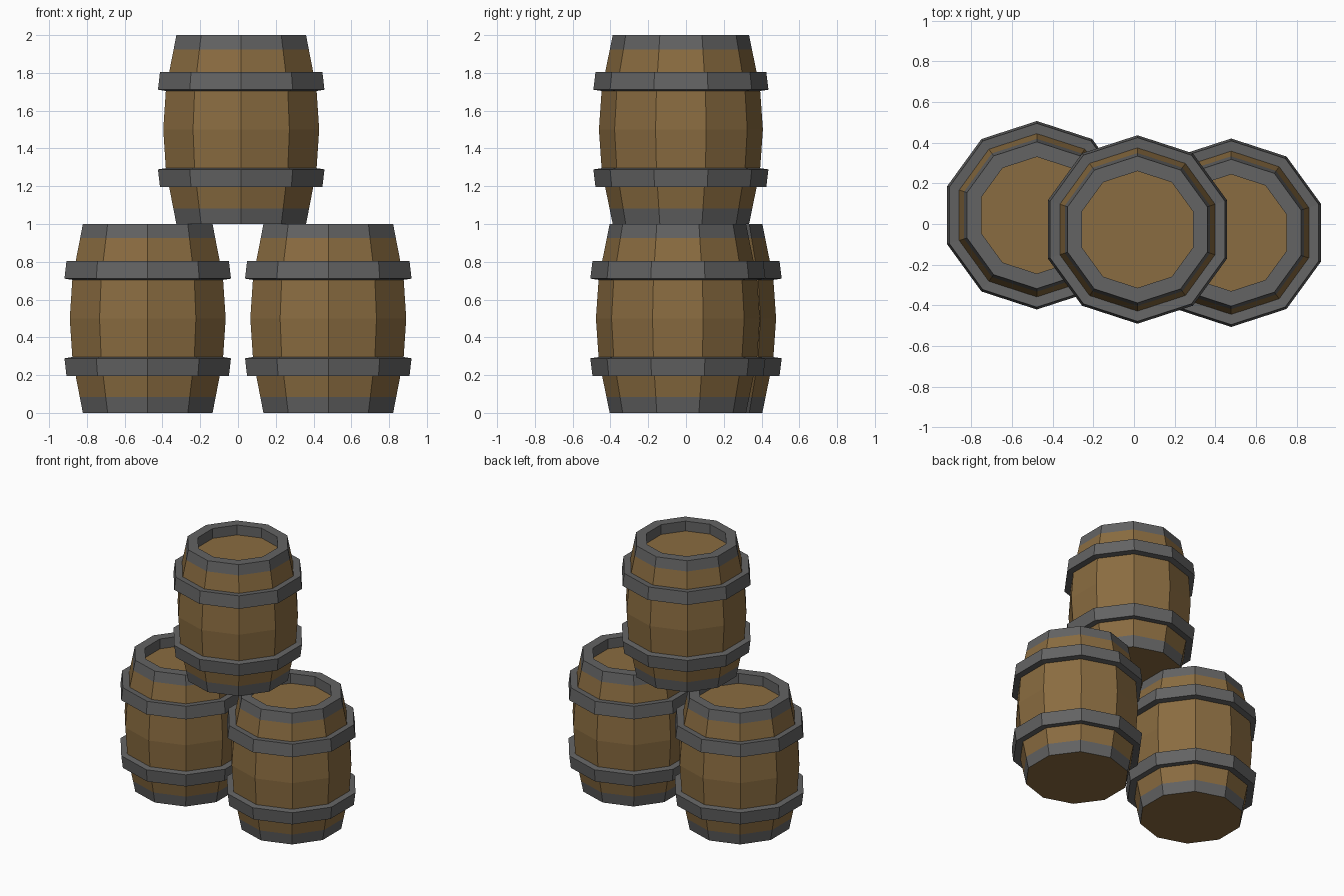
import bpy, bmesh, math

if "Cube" in bpy.data.objects:
    bpy.data.objects.remove(bpy.data.objects["Cube"])

SIDES = 10


def material(name, rgb):
    m = bpy.data.materials.new(name)
    m.diffuse_color = (*rgb, 1)
    m.use_nodes = True
    m.node_tree.nodes["Principled BSDF"].inputs["Base Color"].default_value = m.diffuse_color
    return m


wood = material("brown wood", (0.255, 0.15, 0.052))
iron = material("dark iron", (0.125, 0.125, 0.125))


def lathe(name, profile, mats, location, closed=False, colours=None):
    """Spin (radius, z) points round z; colours = material index per band."""
    bm = bmesh.new()
    rings = []
    for r, z in profile:
        rings.append([bm.verts.new((r * math.sin(2 * math.pi * k / SIDES),
                                    -r * math.cos(2 * math.pi * k / SIDES), z))
                      for k in range(SIDES)])
    n = len(rings)
    for i in range(n if closed else n - 1):
        a, b = rings[i], rings[(i + 1) % n]
        for k in range(SIDES):
            j = (k + 1) % SIDES
            f = bm.faces.new((a[k], a[j], b[j], b[k]))
            f.material_index = colours[i] if colours else 0
    if not closed:
        bm.faces.new(rings[0][::-1])
        bm.faces.new(rings[-1])
    bmesh.ops.recalc_face_normals(bm, faces=bm.faces)
    me = bpy.data.meshes.new(name)
    bm.to_mesh(me)
    bm.free()
    for m in mats:
        me.materials.append(m)
    ob = bpy.data.objects.new(name, me)
    ob.location = location
    bpy.context.collection.objects.link(ob)
    return ob


# Body: iron end bands, bulging wood staves, recessed lid
BODY = [(0.361, 0), (0.378, 0.083), (0.419, 0.285), (0.434, 0.5),
        (0.419, 0.715), (0.376, 0.925), (0.361, 1), (0.287, 1), (0.287, 0.925)]
BODY_COLOURS = [1, 0, 0, 0, 0, 1, 1, 1]

# Hoop: slanted band hugging the upper half; mirrored for the lower half
HOOP = [(0.395, 0.80), (0.452, 0.805), (0.4635, 0.711), (0.41, 0.703)]


def barrel(name, location):
    lathe(name + "_body", BODY, [wood, iron], location, colours=BODY_COLOURS)
    lathe(name + "_upper_hoop", HOOP, [iron], location, closed=True)
    lathe(name + "_lower_hoop", [(r, 1 - z) for r, z in HOOP], [iron],
          location, closed=True)


barrel("left_barrel", (-0.478, 0.043, 0))
barrel("right_barrel", (0.478, -0.043, 0))
barrel("top_barrel", (0.017, -0.027, 1))
